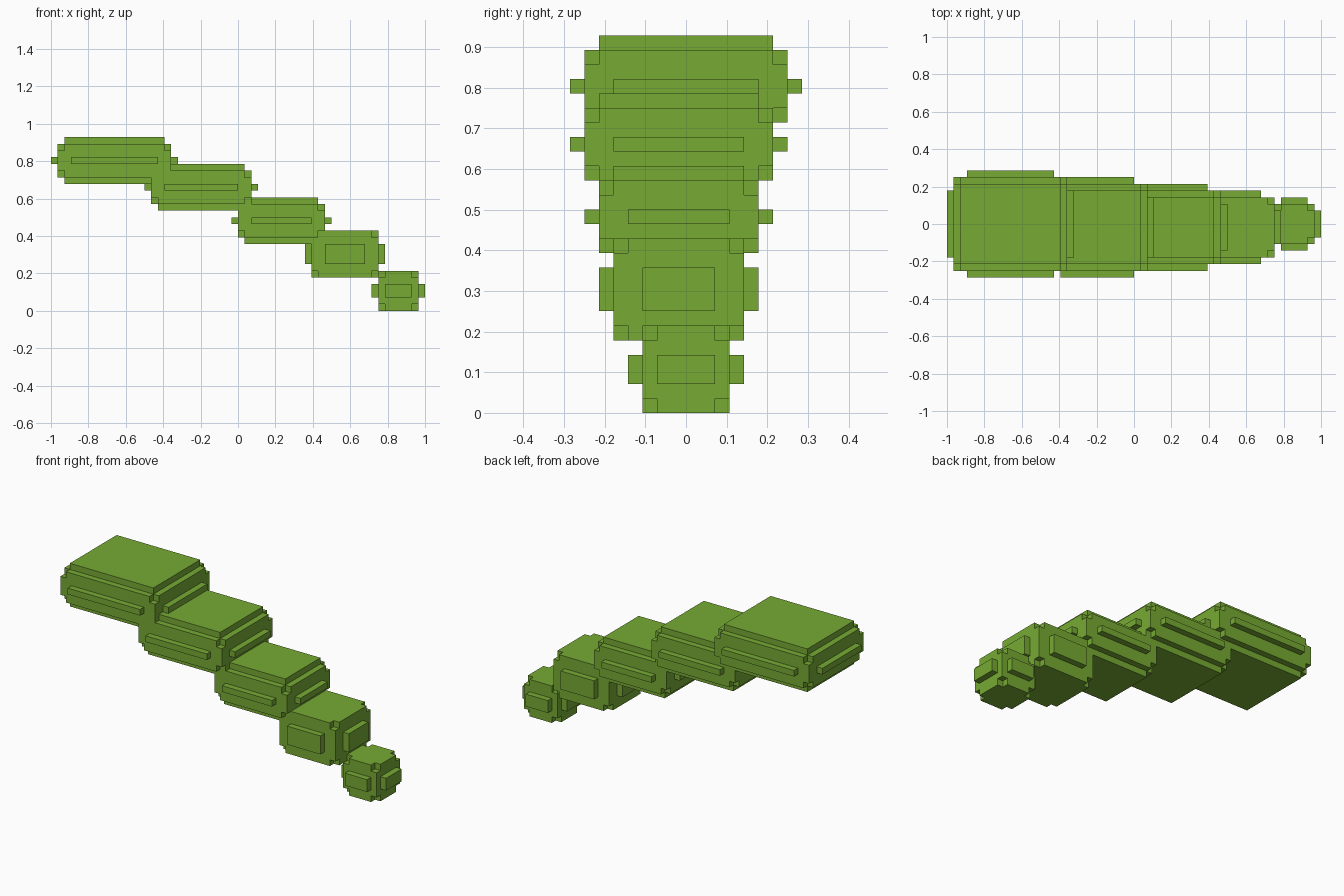
import bpy
import bmesh

cube = bpy.data.objects.get("Cube")
if cube:
    bpy.data.objects.remove(cube, do_unlink=True)

UNIT = 1 / 28  # edge length of one building block

green = bpy.data.materials.new("leaf_green")
green.use_nodes = True
colour = (0.184, 0.402, 0.034, 1)
green.diffuse_color = colour
bsdf = green.node_tree.nodes["Principled BSDF"]
bsdf.inputs["Base Color"].default_value = colour
bsdf.inputs["Roughness"].default_value = 0.9


def grown(box, amounts):
    """Grow (or shrink, if negative) a box along each axis."""
    return [(lo - a, hi + a) for (lo, hi), a in zip(box, amounts)]


def shell(name, boxes):
    """Make one closed blocky surface around the union of boxes."""
    cuts = [sorted({v for b in boxes for v in b[axis]}) for axis in range(3)]

    def filled(cell):
        if any(c < 0 or c >= len(k) - 1 for c, k in zip(cell, cuts)):
            return False
        mid = [(k[c] + k[c + 1]) / 2 for c, k in zip(cell, cuts)]
        return any(all(lo < m < hi for m, (lo, hi) in zip(mid, b)) for b in boxes)

    bm = bmesh.new()
    verts = {}

    def vert(key):
        if key not in verts:
            verts[key] = bm.verts.new([k[i] * UNIT for i, k in zip(key, cuts)])
        return verts[key]

    nx, ny, nz = (len(k) - 1 for k in cuts)
    cells = [(i, j, k) for i in range(nx) for j in range(ny) for k in range(nz)]
    for cell in filter(filled, cells):
        for axis in range(3):
            u, v = (axis + 1) % 3, (axis + 2) % 3
            for side in (0, 1):
                beside = list(cell)
                beside[axis] += 2 * side - 1
                if filled(beside):
                    continue
                ring = []
                for du, dv in ((0, 0), (1, 0), (1, 1), (0, 1)):
                    key = list(cell)
                    key[axis] += side
                    key[u] += du
                    key[v] += dv
                    ring.append(vert(tuple(key)))
                bm.faces.new(ring if side else ring[::-1])
    mesh = bpy.data.meshes.new(name)
    bm.to_mesh(mesh)
    bm.free()
    mesh.materials.append(green)
    obj = bpy.data.objects.new(name, mesh)
    bpy.context.collection.objects.link(obj)


def segment(name, x, y, z, inset=2, caps=True):
    body = (x, y, z)
    # Body with its eight corner blocks missing
    boxes = [grown(body, a) for a in ((-1, 0, 0), (0, -1, 0), (0, 0, -1))]
    # Raised pads on the ends and the sides
    boxes.append(grown(body, (1, -inset, -2)))
    boxes.append(grown(body, (-inset, 1, -2)))
    # Raised plates on the top and the bottom
    if caps:
        boxes.append(grown(body, (-1, -1, 1)))
    shell(name, boxes)


# Chain of tail segments from the thick base to the tip
segment("tail_base", (-27, -10), (-7, 7), (20, 25))
segment("tail_upper", (-13, 2), (-7, 6), (16, 21))
segment("tail_middle", (0, 13), (-6, 5), (11, 16))
segment("tail_lower", (11, 21), (-5, 4), (5, 12), caps=False)
segment("tail_tip", (21, 27), (-3, 3), (0, 6), inset=1, caps=False)
